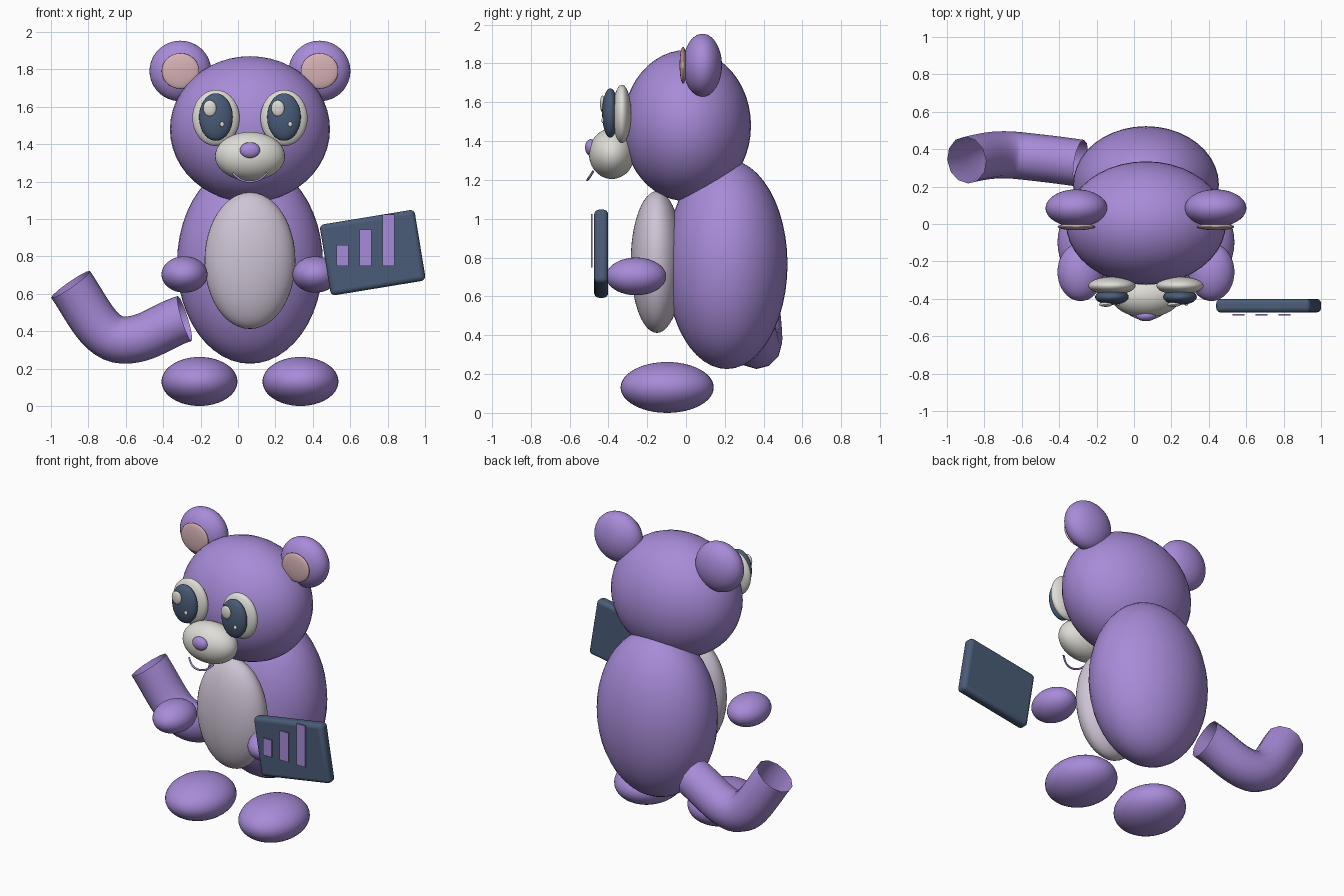
import bpy, math
from mathutils import Vector

if "Cube" in bpy.data.objects:
    bpy.data.objects.remove(bpy.data.objects["Cube"])

CX = 0.064  # body symmetry line; the tail and tablet shift it off the origin


def material(name, color):
    m = bpy.data.materials.new(name)
    m.diffuse_color = (*color, 1)
    m.use_nodes = True
    m.node_tree.nodes["Principled BSDF"].inputs["Base Color"].default_value = m.diffuse_color
    return m


PURPLE = material("purple", (0.39, 0.26, 0.69))
LAVENDER = material("pale_lavender", (0.62, 0.55, 0.66))
CREAM = material("cream", (0.73, 0.72, 0.67))
NAVY = material("navy", (0.068, 0.107, 0.185))
PINK = material("pink", (0.67, 0.44, 0.46))


def ellipsoid(name, loc, radii, mat):
    bpy.ops.mesh.primitive_uv_sphere_add(segments=40, ring_count=24, radius=1, location=loc)
    ob = bpy.context.object
    ob.name = name
    ob.scale = radii
    ob.data.materials.append(mat)
    bpy.ops.object.transform_apply(location=False, rotation=False, scale=True)
    bpy.ops.object.shade_smooth()
    return ob


def box(name, loc, size, mat, tilt=0.0):
    bpy.ops.mesh.primitive_cube_add(size=1, location=loc)
    ob = bpy.context.object
    ob.name = name
    ob.scale = size
    bpy.ops.object.transform_apply(location=False, rotation=False, scale=True)
    ob.rotation_euler.y = tilt
    ob.data.materials.append(mat)
    return ob


def tube(name, points, radius, mat, sides):
    """Bezier tube with open ends; points are (position, handle vector)."""
    cu = bpy.data.curves.new(name, "CURVE")
    cu.dimensions = "3D"
    cu.bevel_depth = radius
    cu.bevel_resolution = sides
    cu.resolution_u = 12
    sp = cu.splines.new("BEZIER")
    sp.bezier_points.add(len(points) - 1)
    for bp, (pos, handle) in zip(sp.bezier_points, points):
        bp.handle_left_type = bp.handle_right_type = "FREE"
        bp.co = pos
        bp.handle_left = Vector(pos) - Vector(handle)
        bp.handle_right = Vector(pos) + Vector(handle)
    cu.materials.append(mat)
    ob = bpy.data.objects.new(name, cu)
    bpy.context.collection.objects.link(ob)
    bpy.ops.object.select_all(action="DESELECT")
    bpy.context.view_layer.objects.active = ob
    ob.select_set(True)
    bpy.ops.object.convert(target="MESH")
    bpy.ops.object.shade_smooth()


# Torso, belly patch and head
ellipsoid("body", (CX, 0.21, 0.766), (0.39, 0.313, 0.54), PURPLE)
ellipsoid("belly", (CX, -0.15, 0.777), (0.243, 0.135, 0.365), LAVENDER)
ellipsoid("head", (CX, 0.005, 1.48), (0.428, 0.33, 0.39), PURPLE)

# Paired parts
for side, s in (("left", -1), ("right", 1)):
    ellipsoid(side + "_ear", (CX + s * 0.372, 0.085, 1.791), (0.165, 0.1, 0.162), PURPLE)
    ellipsoid(side + "_inner_ear", (CX + s * 0.372, -0.015, 1.791), (0.1, 0.018, 0.095), PINK)
    ellipsoid(side + "_arm", (CX + s * 0.35, -0.257, 0.703), (0.123, 0.155, 0.097), PURPLE)
    ellipsoid(side + "_foot", (CX + s * 0.27, -0.097, 0.131), (0.203, 0.24, 0.131), PURPLE)
    # Eyes; both glints sit on the same side of each pupil
    ex = CX + s * 0.182
    ellipsoid(side + "_eye", (ex, -0.33, 1.54), (0.126, 0.048, 0.15), CREAM)
    ellipsoid(side + "_pupil", (ex, -0.39, 1.545), (0.09, 0.042, 0.127), NAVY)
    ellipsoid(side + "_large_glint", (ex - 0.033, -0.43, 1.592), (0.035, 0.013, 0.043), CREAM)
    ellipsoid(side + "_small_glint", (ex + 0.033, -0.427, 1.506), (0.011, 0.009, 0.014), CREAM)

# Muzzle, nose and smile
ellipsoid("muzzle", (CX, -0.382, 1.335), (0.187, 0.118, 0.13), CREAM)
ellipsoid("nose", (CX, -0.49, 1.367), (0.054, 0.03, 0.043), PURPLE)
tube("mouth", [((CX - 0.09, -0.478, 1.245), (0.025, -0.016, -0.028)),
               ((CX, -0.508, 1.2), (0.045, 0, 0)),
               ((CX + 0.09, -0.478, 1.245), (0.025, 0.016, 0.028))], 0.006, PURPLE, 2)

# Bent hollow tail
tube("tail", [((-0.285, 0.325, 0.468), (-0.12, 0.017, -0.037)),
              ((-0.61, 0.365, 0.352), (-0.13, 0.014, 0)),
              ((-0.895, 0.342, 0.65), (-0.09, -0.02, 0.13))], 0.126, PURPLE, 4)

# Tablet with a bar chart
tablet = box("tablet", (0.72, -0.437, 0.82), (0.514, 0.072, 0.384), NAVY, -math.radians(9.3))
bevel = tablet.modifiers.new("rounded_edges", "BEVEL")
bevel.width = 0.025
bevel.segments = 4
bpy.ops.object.shade_smooth_by_angle()
for i, height in enumerate((0.113, 0.194, 0.275)):
    box(f"chart_bar_{i + 1}", (0.559 + 0.123 * i, -0.486, 0.749 + height / 2),
        (0.064, 0.008, height), PURPLE)
